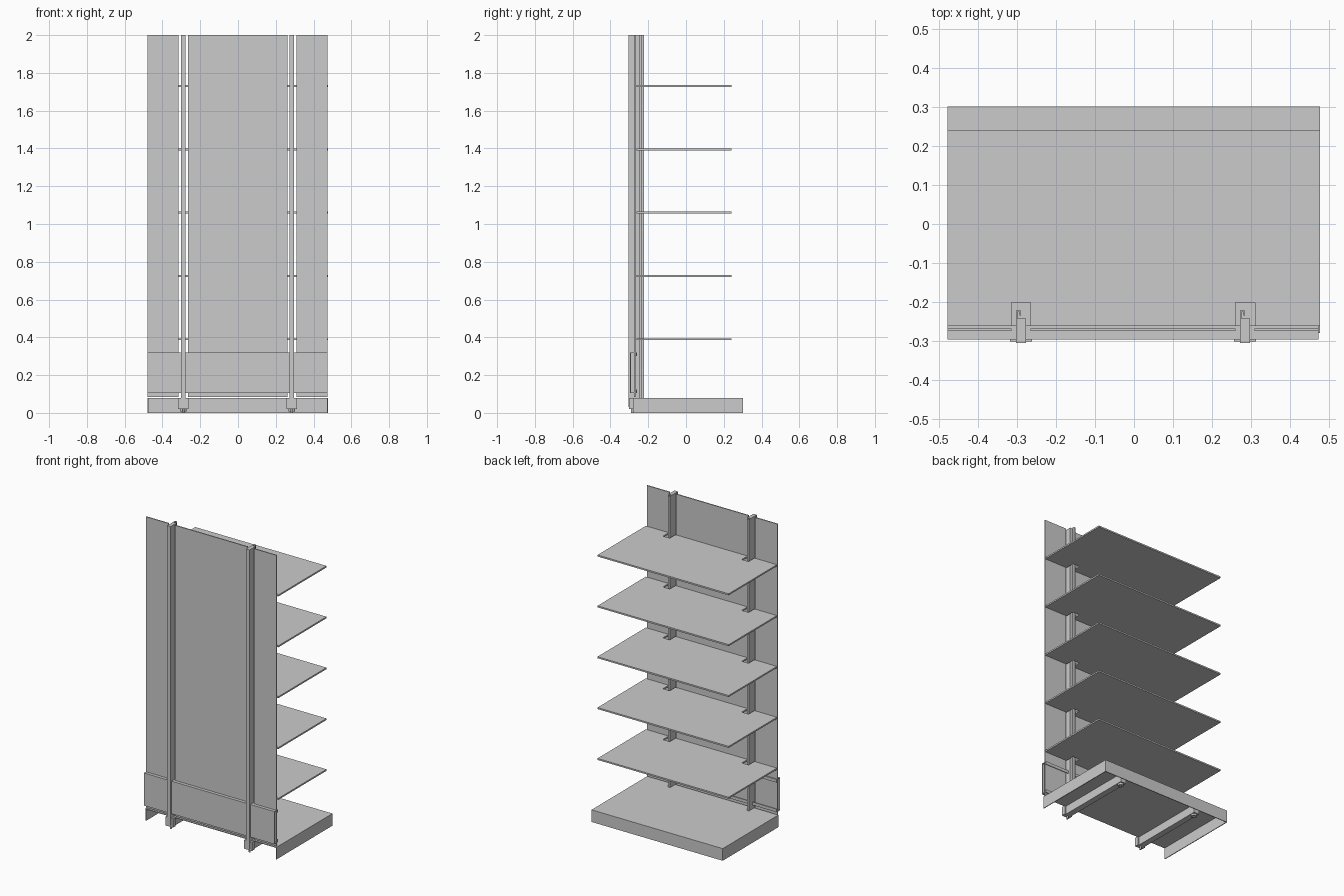
import bpy, bmesh
from mathutils import Vector

if "Cube" in bpy.data.objects:
    bpy.data.objects.remove(bpy.data.objects["Cube"])

POSTS = (-0.29, 0.285)
X0, X1 = -0.479, 0.477


def prism(name, pts, lo, hi, axis='z'):
    """Extrude a closed profile: (x, y) along z, or (y, z) along x."""
    bm = bmesh.new()
    if axis == 'z':
        co = [Vector((a, b, lo)) for a, b in pts]
        move = Vector((0, 0, hi - lo))
    else:
        co = [Vector((lo, a, b)) for a, b in pts]
        move = Vector((hi - lo, 0, 0))
    face = bm.faces.new([bm.verts.new(c) for c in co])
    out = bmesh.ops.extrude_face_region(bm, geom=[face])
    bmesh.ops.translate(bm, vec=move, verts=[g for g in out['geom'] if isinstance(g, bmesh.types.BMVert)])
    bmesh.ops.recalc_face_normals(bm, faces=bm.faces)
    me = bpy.data.meshes.new(name)
    bm.to_mesh(me)
    bm.free()
    ob = bpy.data.objects.new(name, me)
    bpy.context.collection.objects.link(ob)
    return ob


def box(name, x0, x1, y0, y1, z0, z1):
    return prism(name, [(x0, y0), (x1, y0), (x1, y1), (x0, y1)], z0, z1)


def disc(name, x, y, z0, z1, r):
    bpy.ops.mesh.primitive_cylinder_add(vertices=16, radius=r, depth=z1 - z0,
                                        location=(x, y, (z0 + z1) / 2))
    bpy.context.object.name = name
    bpy.ops.object.shade_smooth_by_angle()


def notched(y_back, y_front):
    """Shelf outline with a notch around each post."""
    pts = [(X0, y_back)]
    for p in POSTS:
        pts += [(p - 0.025, y_back), (p - 0.025, -0.202), (p + 0.025, -0.202), (p + 0.025, y_back)]
    return pts + [(X1, y_back), (X1, y_front), (X0, y_front)]


# Shelves
for i in range(5):
    z = 0.39 + 0.335 * i
    prism(f"shelf_{i + 1}", notched(-0.262, 0.24), z - 0.005, z + 0.005)

# Back panels, with gaps left for the posts
edges = [X0, POSTS[0] - 0.024, POSTS[0] + 0.024, POSTS[1] - 0.024, POSTS[1] + 0.024, X1 - 0.004]
for i in range(3):
    box(f"back_panel_{i + 1}", edges[2 * i], edges[2 * i + 1], -0.275, -0.268, 0.085, 2.0)

# Kick panel: folded sheet with lips
t = 0.004
prism("kick_panel", [(-0.26, 0.105), (-0.296, 0.105), (-0.296, 0.32), (-0.26, 0.32),
                     (-0.26, 0.30), (-0.26 - t, 0.30), (-0.26 - t, 0.32 - t), (-0.296 + t, 0.32 - t),
                     (-0.296 + t, 0.105 + t), (-0.26 - t, 0.105 + t), (-0.26 - t, 0.125), (-0.26, 0.125)],
      X0, X1 - 0.004, 'x')

# Base tray: top plate with front and side lips, open behind and below
box("base_top", X0, X1, -0.28, 0.302, 0.075, 0.08)
box("base_front_lip", X0, X1, 0.297, 0.302, 0.0, 0.075)
box("base_left_lip", X0, X0 + 0.005, -0.28, 0.297, 0.0, 0.075)
box("base_right_lip", X1 - 0.005, X1, -0.28, 0.297, 0.0, 0.075)

for side, p in zip(("left", "right"), POSTS):
    # Post: upright with a hooked front flange
    w = 0.0125
    prism(f"{side}_post", [(p - w, -0.305), (p + w, -0.305), (p + w, -0.243), (p - w + t, -0.243),
                           (p - w + t, -0.226), (p - t, -0.226), (p - t, -0.235), (p, -0.235),
                           (p, -0.222), (p - w, -0.222)], 0.03, 2.0)
    # Foot beam, rear bracket and levelling feet
    box(f"{side}_foot_beam", p - 0.02, p + 0.02, -0.28, 0.24, 0.02, 0.075)
    box(f"{side}_foot_bracket", p - 0.028, p + 0.028, -0.302, -0.275, 0.02, 0.078)
    disc(f"{side}_front_foot", p, 0.215, 0.008, 0.02, 0.018)
    disc(f"{side}_front_foot_stem", p, 0.215, 0.0, 0.008, 0.006)
    disc(f"{side}_rear_foot_stem", p, -0.285, 0.0, 0.04, 0.006)
